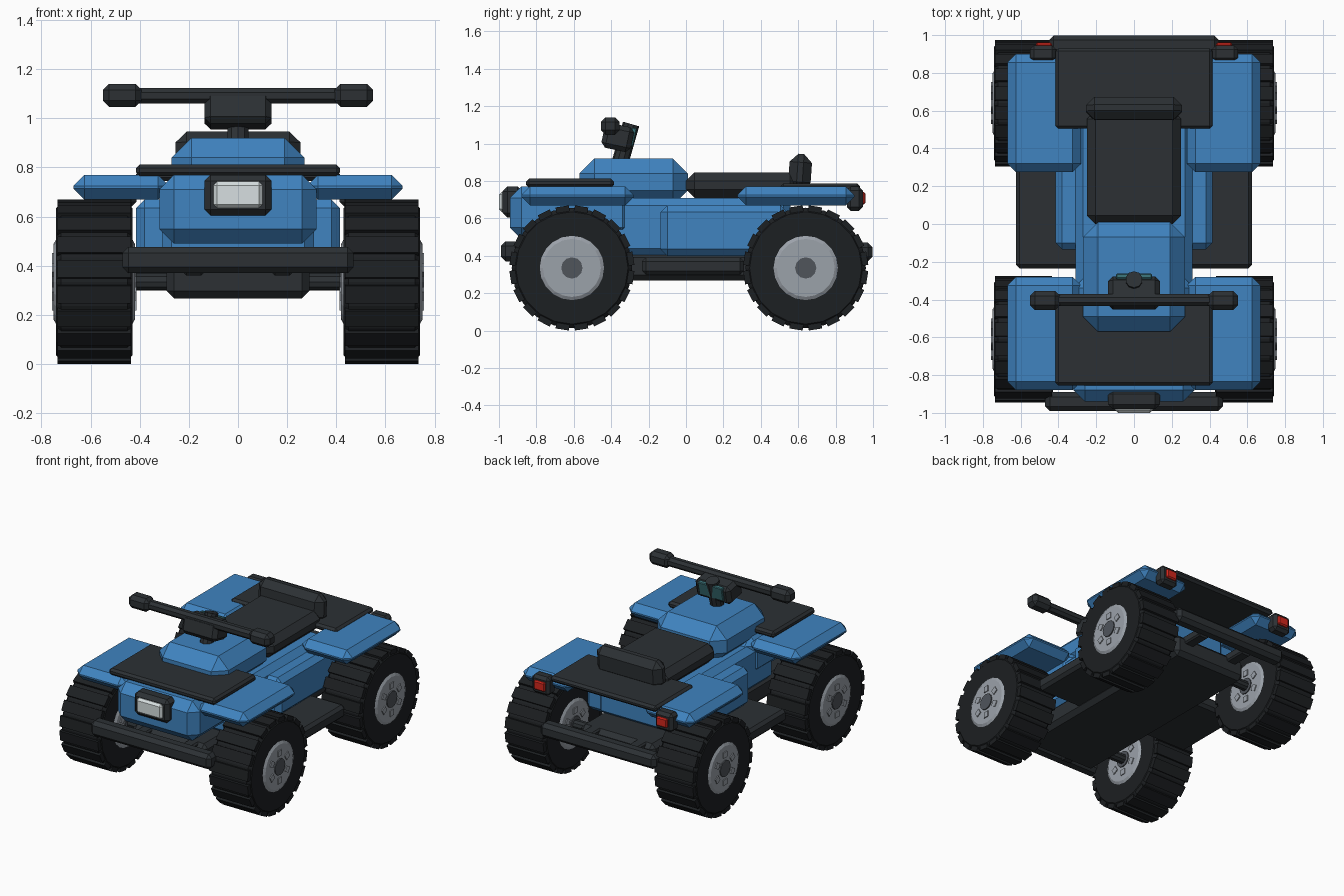
import bpy, bmesh, math
from mathutils import Matrix, Vector

if "Cube" in bpy.data.objects:
    bpy.data.objects.remove(bpy.data.objects["Cube"])


def material(name, rgb):
    m = bpy.data.materials.new(name)
    m.diffuse_color = (*rgb, 1)
    m.use_nodes = True
    m.node_tree.nodes["Principled BSDF"].inputs["Base Color"].default_value = m.diffuse_color
    return m


BLUE = material("blue_paint", (0.05, 0.23, 0.53))
DARK = material("dark_plastic", (0.025, 0.03, 0.034))
RUBBER = material("rubber", (0.012, 0.014, 0.016))
RIM = material("rim_metal", (0.33, 0.36, 0.40))
HUB = material("hub_metal", (0.08, 0.09, 0.105))
LENS = material("lens", (0.68, 0.74, 0.75))
RED = material("red_light", (0.65, 0.02, 0.012))
TEAL = material("display", (0.04, 0.16, 0.18))


def finish(name, bm, mat):
    bmesh.ops.recalc_face_normals(bm, faces=bm.faces)
    me = bpy.data.meshes.new(name)
    bm.to_mesh(me)
    bm.free()
    me.materials.append(mat)
    ob = bpy.data.objects.new(name, me)
    bpy.context.collection.objects.link(ob)
    return ob


def box(name, xr, yr, zr, bevel, mat, mirror=False, tilt=0):
    """Chamfered box from ranges, tilted about x, optionally mirrored in x."""
    size = [r[1] - r[0] for r in (xr, yr, zr)]
    mid = Vector([(r[0] + r[1]) / 2 for r in (xr, yr, zr)])
    for s in ((1, -1) if mirror else (1,)):
        bm = bmesh.new()
        bmesh.ops.create_cube(bm, size=1)
        bmesh.ops.scale(bm, vec=size, verts=bm.verts)
        if bevel:
            bmesh.ops.bevel(bm, geom=bm.edges[:], offset=bevel, segments=1,
                            profile=0.5, affect='EDGES')
        bm.transform(Matrix.Translation((mid.x * s, mid.y, mid.z))
                     @ Matrix.Rotation(math.radians(tilt), 4, 'X'))
        tag = ("_right" if s > 0 else "_left") if mirror else ""
        finish(name + tag, bm, mat)


def lathe_x(bm, profile, n, center, phase=0.0):
    """Revolve (x, radius) points about the x axis and cap both ends."""
    rings = []
    for x, r in profile:
        rings.append([bm.verts.new((center[0] + x,
                                    center[1] + r * math.cos(phase + math.tau * i / n),
                                    center[2] + r * math.sin(phase + math.tau * i / n)))
                      for i in range(n)])
    for a, b in zip(rings, rings[1:]):
        for i in range(n):
            j = (i + 1) % n
            bm.faces.new((a[i], a[j], b[j], b[i]))
    bm.faces.new(rings[0])
    bm.faces.new(rings[-1])


def wheel(tag, s, y):
    c = Vector((0.585 * s, y, 0.335))
    n = 20
    # tyre with tread bars
    bm = bmesh.new()
    lathe_x(bm, [(-.155, .17), (-.155, .30), (-.135, .322),
                 (.135, .322), (.155, .30), (.155, .17)], n, c)
    for i in range(n):
        bmesh.ops.create_cube(bm, size=1, matrix=Matrix.Translation(c)
                              @ Matrix.Rotation(math.tau * (i + .5) / n, 4, 'X')
                              @ Matrix.Translation((0, 0, .317))
                              @ Matrix.Diagonal((.30, .072, .032, 1)))
    finish("tire_" + tag, bm, RUBBER)
    # rim
    bm = bmesh.new()
    lathe_x(bm, [(-.165, .155), (-.155, .172), (.155, .172), (.165, .155)], 20, c)
    finish("rim_" + tag, bm, RIM)
    # wheel bolts on both faces
    bm = bmesh.new()
    for i in range(6):
        a = math.tau * i / 6
        bmesh.ops.create_cube(bm, size=1, matrix=Matrix.Translation(
            c + Vector((0, .096 * math.sin(a), .096 * math.cos(a))))
            @ Matrix.Rotation(-a, 4, 'X')
            @ Matrix.Diagonal((.343, .04, .04, 1)))
    finish("wheel_bolts_" + tag, bm, RIM)
    # hub cap
    bm = bmesh.new()
    lathe_x(bm, [(-.172, .057), (.172, .057)], 12, c)
    finish("hub_" + tag, bm, HUB)


for s, side in ((1, "right"), (-1, "left")):
    wheel("front_" + side, s, -.61)
    wheel("rear_" + side, s, .64)

# axles
for tag, y in (("front", -.61), ("rear", .64)):
    bm = bmesh.new()
    lathe_x(bm, [(-.43, .035), (.43, .035)], 10, (0, y, .335))
    finish(tag + "_axle", bm, DARK)

# chassis, footrests, bumpers
box("frame", (-.29, .29), (-.78, .78), (.267, .42), .03, DARK)
box("footrest", (.27, .625), (-.235, .31), (.30, .39), .02, DARK, True)
box("front_bumper", (-.47, .47), (-.99, -.89), (.37, .477), .025, DARK)
box("rear_bumper", (-.45, .45), (.90, .998), (.37, .47), .025, DARK)
box("bumper_bracket_front", (.14, .22), (-.92, -.72), (.36, .42), .01, DARK, True)
box("bumper_bracket_rear", (.14, .22), (.72, .93), (.36, .42), .01, DARK, True)

# blue bodywork
box("nose", (-.32, .32), (-.94, -.28), (.49, .77), .06, BLUE)
box("main_body", (-.31, .31), (-.55, .56), (.40, .71), .04, BLUE)
box("side_body", (-.415, .415), (-.135, .54), (.40, .67), .035, BLUE)
box("tank", (-.27, .27), (-.57, .01), (.67, .92), .08, BLUE)
box("front_fender", (.28, .67), (-.88, -.28), (.67, .77), .045, BLUE, True)
box("rear_fender", (.28, .67), (.275, .90), (.67, .77), .045, BLUE, True)

# racks
box("front_rack", (-.415, .415), (-.855, -.385), (.765, .812), .015, DARK)
box("rear_rack", (-.415, .415), (.505, .93), (.745, .787), .015, DARK)

# seat and backrest
box("seat", (-.25, .25), (.0, .60), (.71, .845), .045, DARK)
box("backrest", (-.255, .255), (.55, .67), (.75, .945), .045, DARK, tilt=-4)

# head and tail lights
box("headlight_housing", (-.137, .137), (-.98, -.875), (.605, .77), .025, DARK)
box("headlight_lens", (-.10, .10), (-1.0, -.95), (.635, .742), .015, LENS)
box("taillight_housing", (.413, .55), (.86, .945), (.64, .77), .02, DARK, True)
box("taillight", (.435, .52), (.92, .96), (.675, .74), .008, RED, True)

# steering stem, instrument pod, handlebar
bm = bmesh.new()
lathe_x(bm, [(-.14, .045), (.14, .045)], 10, (0, 0, 0))
bm.transform(Matrix.Translation((0, -.332, .97)) @ Matrix.Rotation(math.radians(-16), 4, 'X')
             @ Matrix.Rotation(math.radians(90), 4, 'Y'))
finish("steering_stem", bm, DARK)
box("instrument_pod", (-.137, .137), (-.445, -.285), (.965, 1.10), .025, DARK, tilt=-12)
box("display", (-.095, .095), (-.30, -.272), (.985, 1.085), .005, TEAL, tilt=-12)
box("handlebar", (-.42, .42), (-.433, -.37), (1.06, 1.123), .018, DARK)
box("grip", (.392, .55), (-.455, -.355), (1.047, 1.14), .025, DARK, True)
